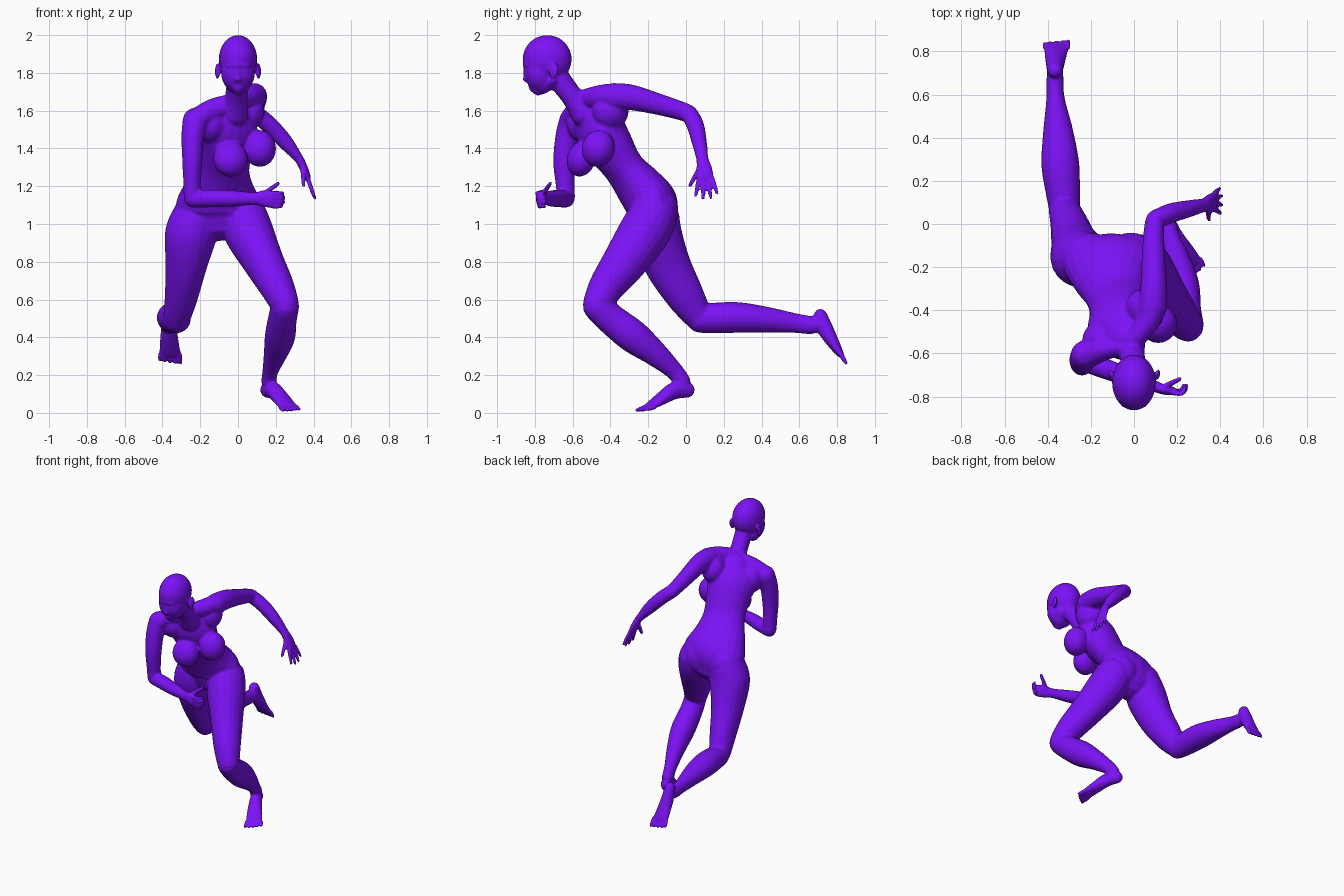
import bpy, bmesh, math
from mathutils import Vector, Matrix

bm = bmesh.new()
SEG = 20


def catmull(p, t):
    """Smooth interpolation through a list of Vectors, t in segment units."""
    i = min(int(t), len(p) - 2)
    f = t - i
    a, b, c, d = p[max(i - 1, 0)], p[i], p[i + 1], p[min(i + 2, len(p) - 1)]
    return 0.5 * (2 * b + (c - a) * f + (2 * a - 5 * b + 4 * c - d) * f * f
                  + (3 * b - a - 3 * c + d) * f ** 3)


def tube(pts, side=(1, 0, 0), side_end=None, sub=6):
    """Rounded loft through (x, y, z, half width, half depth) stations."""
    pv = [Vector(p) for p in pts]
    n = (len(pv) - 1) * sub
    st = [catmull(pv, k / sub) for k in range(n + 1)]
    cen = [Vector(s[:3]) for s in st]
    s0, s1 = Vector(side), Vector(side_end or side)
    rings = []

    def ring(c, u, v, a, b):
        rings.append([bm.verts.new(c + u * a * math.cos(q) + v * b * math.sin(q))
                      for q in (2 * math.pi * j / SEG for j in range(SEG))])

    for k in range(n + 1):
        t = (cen[min(k + 1, n)] - cen[max(k - 1, 0)]).normalized()
        s = s0.lerp(s1, k / n)
        u = (s - t * s.dot(t)).normalized()
        v = t.cross(u)
        a, b = st[k][3], st[k][4]
        r = min(a, b)
        if k == 0:
            for q in (1.45, 1.0, 0.5):
                ring(cen[k] - t * r * math.sin(q), u, v, a * math.cos(q), b * math.cos(q))
        ring(cen[k], u, v, a, b)
        if k == n:
            for q in (0.5, 1.0, 1.45):
                ring(cen[k] + t * r * math.sin(q), u, v, a * math.cos(q), b * math.cos(q))
    faces = [bm.faces.new(rings[0]), bm.faces.new(rings[-1])]
    for r0, r1 in zip(rings, rings[1:]):
        for j in range(SEG):
            m = (j + 1) % SEG
            faces.append(bm.faces.new((r0[j], r0[m], r1[m], r1[j])))
    bmesh.ops.recalc_face_normals(bm, faces=faces)


def ball(c, r, rot=(0, 0, 0)):
    """Ellipsoid with radii r."""
    m = Matrix.Translation(c)
    for ax, ang in zip('XYZ', rot):
        m = m @ Matrix.Rotation(math.radians(ang), 4, ax)
    bmesh.ops.create_uvsphere(bm, u_segments=24, v_segments=16, radius=1,
                              matrix=m @ Matrix.Diagonal((*r, 1)))


def digits(base, d, side, gap, lengths, r, spread=0.0, curl=(0, 0, 0)):
    """Row of fingers or toes fanning out from a base point."""
    base, d, side, curl = Vector(base), Vector(d).normalized(), Vector(side).normalized(), Vector(curl)
    for i, ln in enumerate(lengths):
        o = i - (len(lengths) - 1) / 2
        p0 = base + side * gap * o
        dd = (d + side * spread * o).normalized()
        p1 = p0 + dd * ln * 0.55
        p2 = p1 + (dd + curl).normalized() * ln * 0.45
        tube([(*p0, r, r), (*p1, r * .95, r * .95), (*p2, r * .75, r * .75)], side, sub=3)


# Torso: pelvis to neck base, twisting toward the right shoulder
tube([(-.10, -.17, 1.03, .20, .12), (-.105, -.185, 1.11, .225, .14), (-.10, -.25, 1.20, .185, .125),
      (-.08, -.33, 1.30, .145, .105), (-.06, -.41, 1.42, .150, .125),
      (-.055, -.47, 1.53, .165, .120), (-.04, -.52, 1.62, .10, .07)],
     (1, -.05, .0), (.84, .48, .28))
# Buttocks
ball((-.205, -.15, 1.06), (.125, .11, .13))
ball((-.015, -.15, 1.07), (.12, .11, .13))
# Breasts
ball((-.04, -.555, 1.345), (.092, .075, .095), (-15, 0, 10))
ball((.115, -.465, 1.40), (.088, .085, .098), (-15, 0, 45))
# Neck and shoulder slopes
tube([(-.02, -.54, 1.58, .075, .07), (-.01, -.60, 1.67, .060, .058), (0, -.675, 1.77, .058, .062)])
tube([(-.01, -.55, 1.66, .05, .045), (.06, -.46, 1.675, .06, .055), (.09, -.38, 1.68, .065, .065)], (0, 0, 1))
tube([(-.03, -.56, 1.64, .05, .045), (-.13, -.58, 1.605, .06, .05), (-.215, -.605, 1.555, .06, .065)], (0, 0, 1))
# Shoulder blades bridge
ball((.05, -.40, 1.60), (.085, .10, .10), (0, 0, 30))
ball((-.15, -.54, 1.53), (.09, .09, .10), (0, 0, 30))

# Head: cranium, face, jaw, brow, nose, lips, ears, eyelids
ball((0, -.735, 1.872), (.102, .130, .128))
ball((0, -.775, 1.80), (.090, .080, .105), (8, 0, 0))
tube([(0, -.71, 1.765, .082, .045), (0, -.765, 1.72, .058, .036), (0, -.785, 1.703, .028, .024)])
tube([(-.05, -.835, 1.838, .012, .014), (0, -.85, 1.842, .012, .016), (.05, -.835, 1.838, .012, .014)], (0, 0, 1))
tube([(0, -.852, 1.825, .009, .01), (0, -.848, 1.785, .013, .014), (0, -.85, 1.765, .019, .014)])
ball((0, -.818, 1.722), (.030, .016, .010))
ball((0, -.812, 1.708), (.026, .015, .010))
for s in (-1, 1):
    ball((s * .108, -.70, 1.81), (.012, .026, .044), (-12, 0, s * -20))
    ball((s * .036, -.835, 1.812), (.020, .014, .012))

# Front leg (left)
tube([(.03, -.175, 1.04, .125, .13), (.06, -.225, .95, .130, .135), (.135, -.325, .80, .108, .118),
      (.205, -.42, .67, .092, .095), (.248, -.468, .575, .076, .080)], (1, .3, .3))
tube([(.25, -.47, .565, .074, .078), (.235, -.395, .495, .076, .082), (.222, -.28, .405, .080, .088),
      (.198, -.165, .315, .062, .068), (.172, -.065, .225, .042, .048),
      (.163, -.02, .165, .040, .046)], (1, .15, 0))
tube([(.155, .008, .122, .038, .042), (.188, -.06, .118, .042, .046), (.232, -.135, .072, .052, .032),
      (.262, -.185, .038, .056, .020)], (.86, .5, 0))
digits((.266, -.19, .032), (.38, -.85, -.36), (.86, .5, 0), .024, (.052, .050, .046, .040, .034), .013, .06)

# Trailing leg (right)
tube([(-.225, -.165, 1.04, .125, .13), (-.25, -.155, .94, .138, .135), (-.275, -.095, .78, .110, .122),
      (-.30, -.005, .62, .088, .102), (-.322, .062, .515, .074, .078)], (1, 0, .2))
tube([(-.322, .075, .498, .073, .075), (-.33, .15, .502, .080, .081), (-.342, .28, .505, .088, .081),
      (-.352, .43, .493, .070, .068), (-.364, .58, .475, .043, .052),
      (-.366, .66, .465, .040, .048), (-.366, .70, .47, .038, .04)])
tube([(-.366, .712, .515, .036, .036), (-.366, .737, .445, .042, .043), (-.363, .785, .362, .052, .031),
      (-.360, .815, .315, .058, .020)])
digits((-.360, .818, .312), (0, .52, -.85), (-1, 0, 0), .025, (.056, .053, .049, .043, .036), .0135, .06)

# Forward arm (right)
tube([(-.225, -.605, 1.55, .068, .066), (-.24, -.63, 1.46, .060, .062), (-.242, -.645, 1.33, .053, .058),
      (-.243, -.64, 1.21, .046, .050), (-.242, -.635, 1.14, .046, .048)])
tube([(-.24, -.635, 1.132, .045, .046), (-.15, -.665, 1.135, .047, .048), (-.03, -.71, 1.135, .043, .042),
      (.07, -.745, 1.135, .034, .030), (.11, -.757, 1.135, .036, .026)], (0, 0, 1))
tube([(.10, -.755, 1.135, .034, .024), (.14, -.768, 1.135, .046, .024), (.18, -.775, 1.13, .044, .020)], (0, 0, 1))
digits((.182, -.778, 1.128), (1, -.05, 0), (0, .15, -1), .024, (.075, .085, .08, .065), .0125, 0, (-.6, .9, 0))
digits((.14, -.755, 1.16), (.8, .4, .6), (0, 1, 0), .01, (.10,), .014)

# Backward arm (left)
tube([(.085, -.39, 1.675, .068, .072), (.092, -.29, 1.67, .062, .068), (.09, -.15, 1.635, .054, .057),
      (.092, -.03, 1.60, .047, .050), (.098, .015, 1.583, .045, .048)])
tube([(.10, .02, 1.58, .045, .046), (.17, .05, 1.52, .046, .046), (.25, .07, 1.435, .040, .041),
      (.315, .085, 1.355, .033, .026), (.335, .09, 1.325, .036, .024)], (0, 1, 0))
tube([(.33, .09, 1.335, .033, .022), (.352, .097, 1.285, .044, .022), (.368, .103, 1.245, .044, .018)], (0, 1, 0))
digits((.370, .104, 1.24), (.33, .06, -.94), (0, 1, 0), .024, (.098, .112, .108, .085), .0125, .16)
digits((.342, .075, 1.30), (.05, -.45, -.8), (0, 1, 0), .01, (.11,), .014)

# Fuse the parts into one smooth skin
me = bpy.data.meshes.new("running_figure")
bm.to_mesh(me)
bm.free()
body = bpy.data.objects.new("running_figure", me)
bpy.context.collection.objects.link(body)
fuse = body.modifiers.new("fuse", 'REMESH')
fuse.mode = 'VOXEL'
fuse.voxel_size = 0.0075
fuse.use_smooth_shade = True
soft = body.modifiers.new("soften", 'SMOOTH')
soft.factor = 0.5
soft.iterations = 5

skin = bpy.data.materials.new("purple")
skin.diffuse_color = (.2, .006, .92, 1)
me.materials.append(skin)
for p in me.polygons:
    p.use_smooth = True
